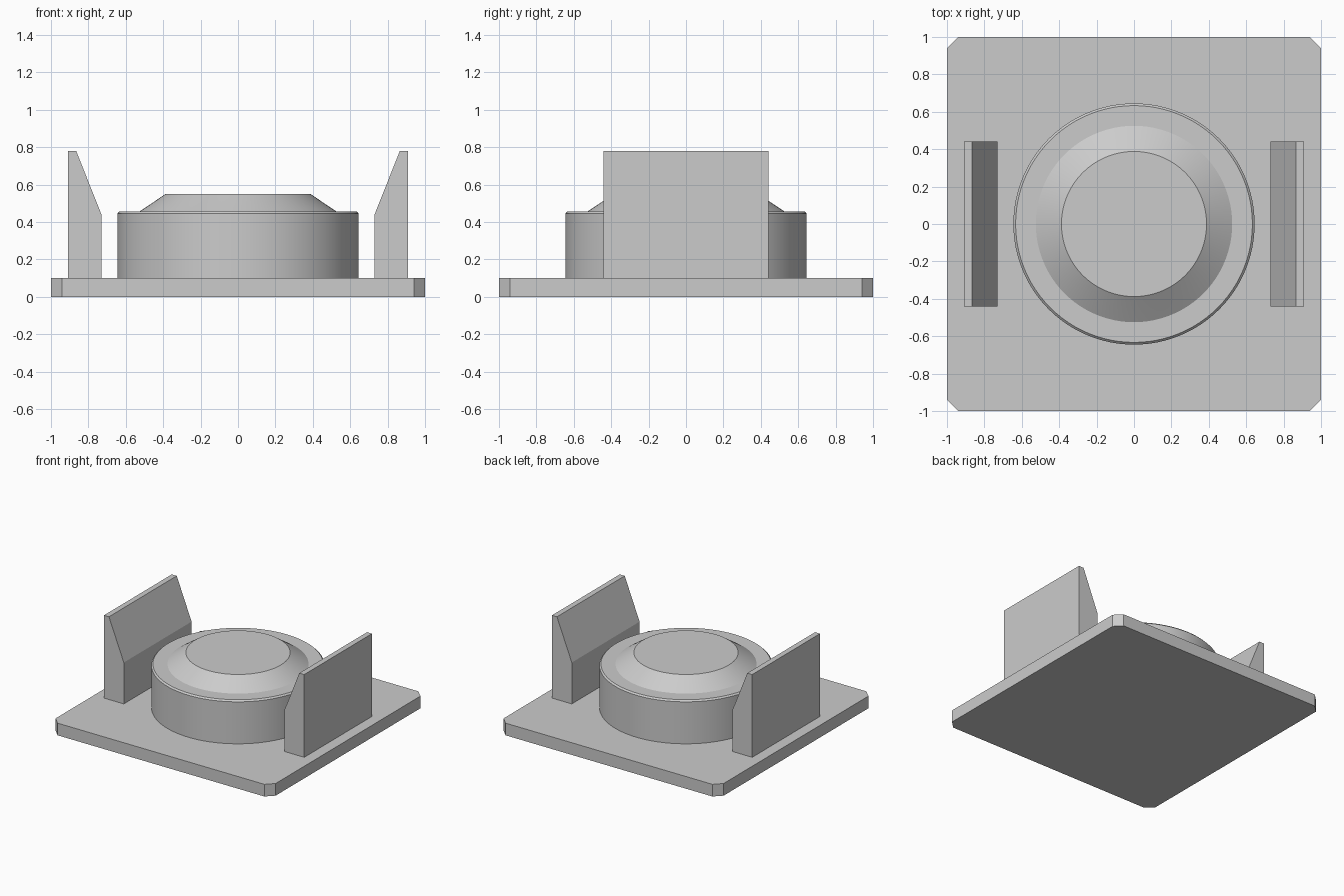
import bpy
import bmesh
import math

cube = bpy.data.objects.get("Cube")
if cube:
    bpy.data.objects.remove(cube, do_unlink=True)

grey = bpy.data.materials.new("plain grey")
grey.use_nodes = True
grey.diffuse_color = (0.6, 0.6, 0.6, 1)
grey.node_tree.nodes["Principled BSDF"].inputs["Base Color"].default_value = (0.6, 0.6, 0.6, 1)


def finish(name, bm):
    """Turn a bmesh into a named, coloured object."""
    bmesh.ops.recalc_face_normals(bm, faces=bm.faces)
    mesh = bpy.data.meshes.new(name)
    bm.to_mesh(mesh)
    bm.free()
    mesh.materials.append(grey)
    obj = bpy.data.objects.new(name, mesh)
    bpy.context.collection.objects.link(obj)
    return obj


def extrude(name, outline, offset):
    """Extrude a closed outline of 3D points along an offset."""
    bm = bmesh.new()
    face = bm.faces.new([bm.verts.new(p) for p in outline])
    grown = bmesh.ops.extrude_face_region(bm, geom=[face])["geom"]
    verts = [g for g in grown if isinstance(g, bmesh.types.BMVert)]
    bmesh.ops.translate(bm, verts=verts, vec=offset)
    return finish(name, bm)


def lathe(name, profile, segments=96):
    """Revolve a radius/height profile about z, capped at both ends."""
    bm = bmesh.new()
    rings = []
    for r, z in profile:
        angles = [2 * math.pi * i / segments for i in range(segments)]
        rings.append([bm.verts.new((r * math.cos(a), r * math.sin(a), z)) for a in angles])
    for low, high in zip(rings, rings[1:]):
        for i in range(segments):
            j = (i + 1) % segments
            bm.faces.new((low[i], low[j], high[j], high[i]))
    bm.faces.new(rings[0][::-1])
    bm.faces.new(rings[-1])
    obj = finish(name, bm)
    bpy.ops.object.select_all(action='DESELECT')
    obj.select_set(True)
    bpy.context.view_layer.objects.active = obj
    bpy.ops.object.shade_smooth_by_angle(angle=math.radians(25))
    return obj


# Base plate with clipped corners
base_top = 0.1
clip = 0.94
corners = [(1, -clip), (1, clip), (clip, 1), (-clip, 1),
           (-1, clip), (-1, -clip), (-clip, -1), (clip, -1)]
extrude("base_plate", [(x, y, 0) for x, y in corners], (0, 0, base_top))

# Round drum with bevelled rim and raised conical cap
lathe("drum", [(0.645, base_top), (0.645, 0.445), (0.633, 0.457), (0.525, 0.457),
               (0.395, 0.545), (0.388, 0.55)])

# Upright side walls with sloping inner faces
wall = [(0.91, base_top), (0.91, 0.78), (0.865, 0.78), (0.73, 0.44), (0.73, base_top)]
for name, side in (("left_wall", 1), ("right_wall", -1)):
    extrude(name, [(side * x, -0.44, z) for x, z in wall], (0, 0.88, 0))
